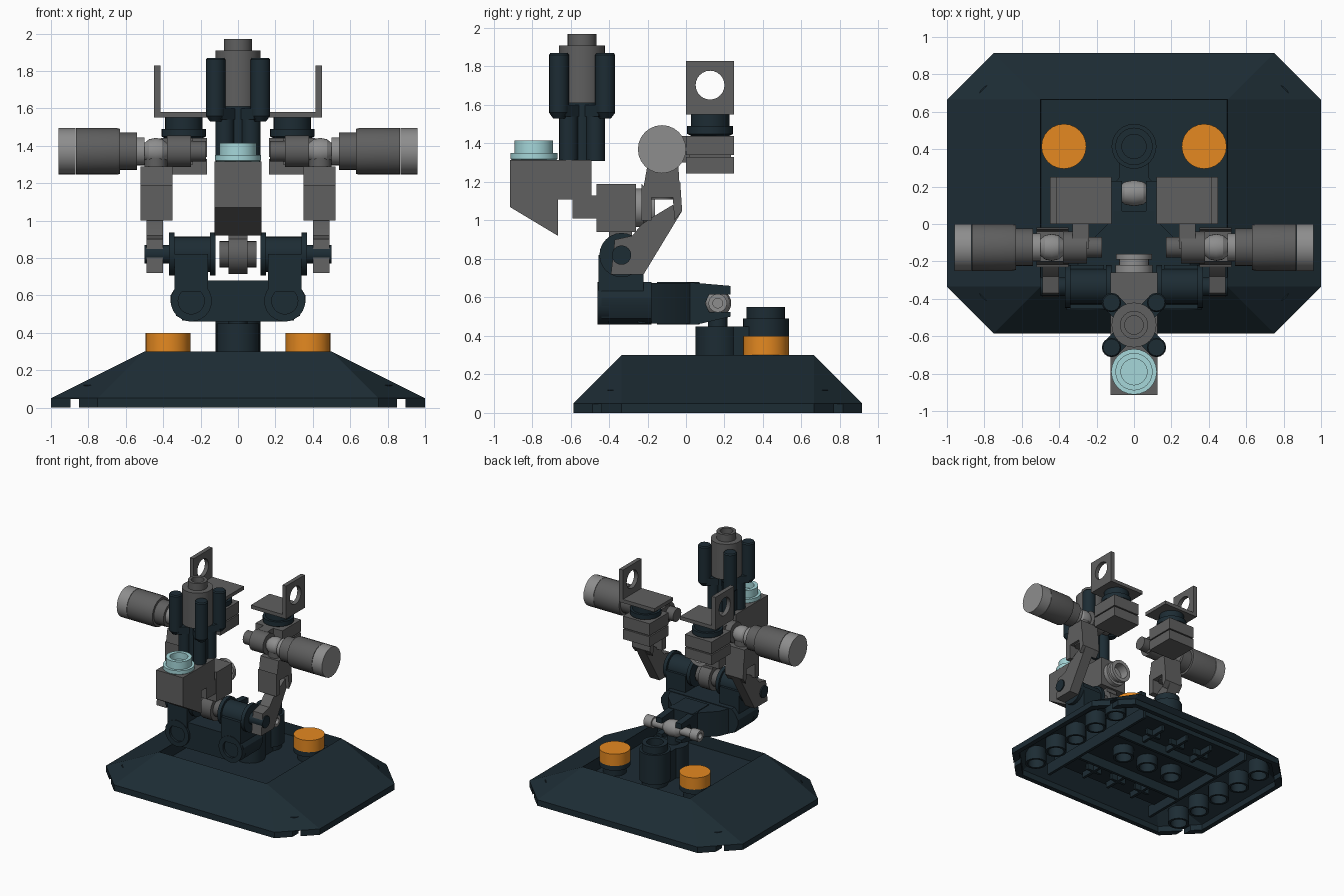
import bpy, bmesh
from math import cos, sin, pi

if "Cube" in bpy.data.objects:
    bpy.data.objects.remove(bpy.data.objects["Cube"])


def mat(name, c):
    m = bpy.data.materials.new(name)
    m.diffuse_color = (*c, 1)
    m.use_nodes = True
    m.node_tree.nodes["Principled BSDF"].inputs["Base Color"].default_value = m.diffuse_color
    return m


DARK = mat("dark_blue", (0.012, 0.025, 0.034))
GREY = mat("dark_grey", (0.115, 0.115, 0.115))
LIGHT = mat("mid_grey", (0.27, 0.27, 0.27))
ORANGE = mat("orange", (0.78, 0.25, 0.015))
CYAN = mat("pale_cyan", (0.38, 0.68, 0.7))


def loft(name, rings, m, wrap=False):
    """Skin equal-length point rings; cap the ends or wrap round."""
    bm = bmesh.new()
    vs = [[bm.verts.new(p) for p in r] for r in rings]
    n = len(vs[0])
    for a, b in zip(vs, vs[1:] + (vs[:1] if wrap else [])):
        for i in range(n):
            j = (i + 1) % n
            bm.faces.new((a[i], a[j], b[j], b[i]))
    if not wrap:
        bm.faces.new(vs[0])
        bm.faces.new(vs[-1])
    bmesh.ops.remove_doubles(bm, verts=bm.verts, dist=1e-5)
    bmesh.ops.recalc_face_normals(bm, faces=bm.faces)
    me = bpy.data.meshes.new(name)
    bm.to_mesh(me)
    bm.free()
    me.materials.append(m)
    ob = bpy.data.objects.new(name, me)
    bpy.context.collection.objects.link(ob)
    return ob


def prism(name, prof, x0, x1, m):
    """Extrude a (y, z) profile along x."""
    return loft(name, [[(x, y, z) for y, z in prof] for x in (x0, x1)], m)


def box(name, x0, x1, y0, y1, z0, z1, m):
    return prism(name, [(y0, z0), (y1, z0), (y1, z1), (y0, z1)], x0, x1, m)


def lathe(name, axis, u, v, prof, m, n=24, wrap=False):
    """Turn (radius, position) pairs about an axis; u, v = the other two coordinates."""
    rings = []
    for r, t in prof:
        ring = []
        for i in range(n):
            a, b = u + r * cos(2 * pi * i / n), v + r * sin(2 * pi * i / n)
            ring.append({'x': (t, a, b), 'y': (a, t, b), 'z': (a, b, t)}[axis])
        rings.append(ring)
    return loft(name, rings, m, wrap)


def tube(name, axis, u, v, r, ri, t0, t1, m):
    return lathe(name, axis, u, v, [(r, t0), (r, t1), (ri, t1), (ri, t0)], m, 20, True)


# Base: hollow sloped octagonal plate with a recessed square top
CY = 0.165


def octo(d, z):
    a, b = 1 - d, 0.75 - d
    pts = [(a, b - .25), (a - .25, b), (.25 - a, b), (-a, b - .25),
           (-a, .25 - b), (.25 - a, -b), (a - .25, -b), (a, .25 - b)]
    return [(x, y + CY, z) for x, y in pts]


def quad(h, z):
    s = [(h, h), (h, h), (-h, h), (-h, h), (-h, -h), (-h, -h), (h, -h), (h, -h)]
    return [(x, y + CY, z) for x, y in s]


base = loft("base", [quad(.498, .2), quad(.5, .3), octo(0, .05), octo(0, 0),
                     octo(.04, 0), octo(.04, .05), quad(.53, .25), quad(.53, .1)], DARK)
for s in (-1, 1):
    cut = box("notch_cutter", s * .85, s * .895, -.8, 1.1, -.02, .047, DARK)
    cut.hide_render = True
    mod = base.modifiers.new("notch", 'BOOLEAN')
    mod.operation, mod.object = 'DIFFERENCE', cut
    bpy.context.view_layer.objects.active = base
    bpy.ops.object.modifier_apply(modifier=mod.name)
    bpy.data.objects.remove(cut)

# Underside tubes and ribs
for s in (-1, 1):
    for i in range(-2, 3):
        tube("edge_tube", 'z', s * .75, CY + .25 * i, .085, .065, 0, .12, DARK)
    box("underside_rib", -.53, .53, CY + s * .24 - .012, CY + s * .24 + .012, .02, .12, DARK)
    box("underside_side_rib", s * .53 - .012, s * .53 + .012, CY - .6, CY + .6, .02, .12, DARK)
    for i in range(-1, 2):
        box("cross_rib", i * .25 - .012, i * .25 + .012, CY + s * .25, CY + s * .5, .05, .11, DARK)
        box("cross_bar", i * .25 - .07, i * .25 + .07, CY + s * .37 - .012, CY + s * .37 + .012, .05, .11, DARK)
for i in range(-1, 2):
    tube("centre_tube", 'z', i * .25, CY, .085, .065, .02, .12, DARK)

# Buttons and centre columns
for s in (-1, 1):
    lathe("button_stem", 'z', s * .375, .415, [(.09, .19), (.09, .26), (.12, .26), (.12, .3)], DARK)
    lathe("button", 'z', s * .375, .415, [(.12, .3), (.12, .4)], ORANGE)
lathe("front_column", 'z', 0, CY, [(.115, .19), (.115, .45)], DARK)
box("column_web", -.08, .08, CY, .415, .2, .45, DARK)
lathe("rear_column", 'z', 0, .415, [(.1, .19), (.1, .24), (.12, .24), (.12, .49), (.1, .49),
                                    (.1, .55), (.065, .55), (.065, .47)], DARK)

# Pivot bar
lathe("pivot_bar", 'x', CY, .57, [(.025, -.2), (.025, -.25), (.048, -.25), (.048, -.18), (.035, -.18),
      (.035, -.08), (.06, -.05), (.07, 0), (.06, .05), (.035, .08), (.035, .18), (.048, .18), (.048, .25),
      (.025, .25), (.025, .2)], LIGHT)
lathe("pivot_post", 'z', 0, CY, [(.05, .44), (.05, .53)], DARK)

# Main boom: rear clip, tapered body, front yoke
box("boom_root", -.11, .11, -.15, .07, .46, .68, DARK)
for s in (-1, 1):
    prism("boom_prong", [(0, .46), (.06, .46), (.23, .5), (.23, .525), (.12, .525), (.1, .57),
                         (.12, .615), (.23, .615), (.23, .66), (0, .68)], s * .065, s * .12, DARK)
loft("boom_taper", [[(x, y, z) for x, z in ((-w, .465), (w, .465), (w, .675), (-w, .675))]
                    for w, y in ((.3, -.25), (.24, -.1), (.11, .03))], DARK)
yoke = [(-.26, .46), (.26, .46), (.33, .49), (.36, .56), (.36, .6), (.33, .65), (.3, .68),
        (-.3, .68), (-.33, .65), (-.36, .6), (-.36, .56), (-.33, .49)]
loft("yoke", [[(x, y, z) for x, z in yoke] for y in (-.44, -.18)], DARK)

for s in (-1, 1):
    # Shoulder hinges
    lathe("yoke_ring", 'y', s * .25, .57, [(.11, -.4), (.11, -.46), (.07, -.46), (.07, -.43)], DARK)
    box("hinge_block", s * .16, s * .34, -.455, -.22, .62, .82, DARK)
    lathe("shoulder_barrel", 'x', -.335, .82, [(.09, s * .12), (.115, s * .12), (.115, s * .15), (.095, s * .15),
          (.095, s * .34), (.115, s * .34), (.115, s * .37), (.05, s * .37), (.05, s * .5)], DARK)
    # Arm with open elbow frame
    prism("lower_arm", [(-.39, .72), (-.22, .72), (-.02, 1.05), (-.07, 1.08), (-.17, 1.02),
                        (-.23, .98), (-.28, .92), (-.37, .9)], s * .4, s * .49, GREY)
    for nm, prof in (("elbow_front", [(-.23, 1.0), (-.18, 1.0), (-.18, 1.14), (-.23, 1.19)]),
                     ("elbow_rear", [(-.06, 1.0), (-.02, 1.05), (-.03, 1.2), (-.07, 1.14)]),
                     ("elbow_top", [(-.23, 1.12), (-.03, 1.12), (-.04, 1.29), (-.2, 1.29)])):
        prism(nm, prof, s * .35, s * .52, GREY)
    lathe("wrist_stud", 'z', s * .44, -.125, [(.06, 1.11), (.06, 1.36)], GREY, 16)
    # Side cannon along x
    lathe("wrist_joint", 'x', -.125, 1.37, [(.04, s * .36), (.045, s * .38), (.065, s * .405), (.072, s * .44),
          (.065, s * .475), (.045, s * .5), (.075, s * .5), (.075, s * .55)], LIGHT)
    lathe("cannon_barrel", 'x', -.125, 1.37, [(.1, s * .54), (.1, s * .63), (.12, s * .63), (.125, s * .65),
          (.125, s * .865)], GREY)
    lathe("cannon_cap", 'x', -.125, 1.37, [(.125, s * .868), (.125, s * .96)], LIGHT)
    # Bar clip joining cannon to sensor pod
    lathe("pod_bar", 'x', -.125, 1.37, [(.055, s * .17), (.055, s * .25), (.085, s * .25), (.085, s * .38)], GREY)
    box("pod_link", s * .24, s * .33, -.13, .02, 1.3, 1.44, GREY)
    # Sensor pod
    box("pod_upper", s * .165, s * .415, 0, .25, 1.34, 1.44, GREY)
    box("pod_lower", s * .165, s * .415, 0, .25, 1.245, 1.33, GREY)
    box("pod_core", s * .18, s * .4, .015, .235, 1.32, 1.35, GREY)
    lathe("pod_turntable", 'z', s * .29, .125, [(.1, 1.44), (.12, 1.45), (.12, 1.49), (.1, 1.49), (.1, 1.55)], DARK)
    box("bracket_shelf", s * .12, s * .45, 0, .25, 1.55, 1.58, GREY)
    sq, ci = [], []
    for i in range(24):
        a = 2 * pi * i / 24
        k = .125 / max(abs(cos(a)), abs(sin(a)))
        sq.append((.125 + k * cos(a), 1.703 + k * sin(a)))
        ci.append((.125 + .075 * cos(a), 1.703 + .075 * sin(a)))
    loft("bracket_plate", [[(s * x, *p) for p in r] for x, r in
                           ((.415, sq), (.45, sq), (.45, ci), (.415, ci))], GREY, True)

# Centre neck clip
lathe("neck_clip", 'x', -.335, .82, [(.07, -.1), (.07, -.05), (.105, -.05), (.105, .05), (.07, .05), (.07, .1)], GREY)
box("neck", -.05, .05, -.4, -.28, .85, .97, GREY)

# Torso blocks, rear stud and head
box("torso_block", -.125, .125, -.465, -.26, .94, 1.19, GREY)
lathe("rear_stud", 'y', 0, 1.065, [(.1, -.27), (.1, -.22), (.08, -.22), (.08, -.19), (.095, -.19),
                                   (.095, -.16), (.065, -.16), (.065, -.24)], LIGHT)
box("torso_step", -.12, .12, -.59, -.46, 1.01, 1.13, GREY)
box("head_rear", -.125, .125, -.67, -.49, 1.11, 1.315, GREY)
prism("head", [(-.915, 1.07), (-.665, .92), (-.665, 1.315), (-.915, 1.315)], -.125, .125, GREY)
lathe("lens", 'z', 0, -.79, [(.11, 1.31), (.122, 1.32), (.122, 1.35), (.1, 1.35), (.1, 1.415),
                             (.07, 1.415), (.07, 1.36)], CYAN)

# Rear launcher cluster
lathe("launcher_column", 'z', 0, -.54, [(.085, 1.31), (.085, 1.62)], DARK)
for sx in (-1, 1):
    for sy in (-1, 1):
        x, y = sx * .12, -.54 + sy * .12
        lathe("launcher_tube", 'z', x, y, [(.03, 1.53), (.052, 1.56), (.052, 1.86), (.045, 1.87)], DARK, 16)
        lathe("launcher_leg", 'z', sx * .07, -.54 + sy * .07, [(.05, 1.31), (.05, 1.6)], DARK, 16)
        loft("launcher_elbow", [[(px + dx, py - sx * sy * dx, z) for dx, z in
             ((-.035, 1.54), (.035, 1.54), (.035, 1.6), (-.035, 1.6))]
             for px, py in ((sx * .05, -.54 + sy * .05), (x, y))], DARK)
lathe("launcher_core", 'z', 0, -.54, [(.12, 1.61), (.12, 1.91), (.075, 1.91), (.075, 1.97),
                                      (.05, 1.97), (.05, 1.9)], GREY)

# Smooth the round parts, keep hard edges
for ob in bpy.context.scene.objects:
    ob.select_set(True)
bpy.context.view_layer.objects.active = base
bpy.ops.object.shade_smooth_by_angle(angle=0.42)
